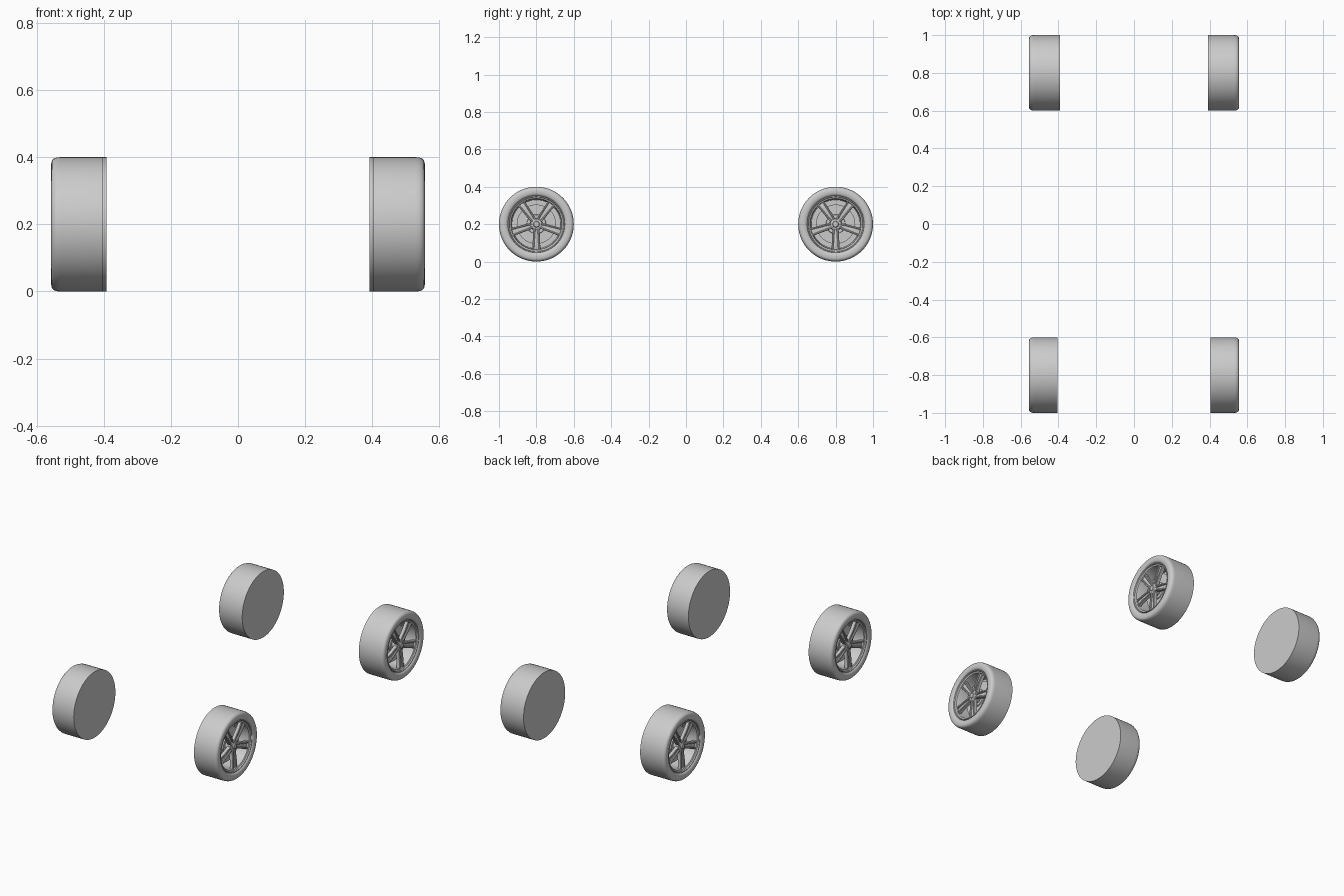
import bpy, bmesh, math
from mathutils import Matrix, Vector

if "Cube" in bpy.data.objects:
    bpy.data.objects.remove(bpy.data.objects["Cube"])

R = 0.2


def finish(bm, name, side, y, angle=35):
    # local x runs outboard from the car centre; mirror it for the left side
    bmesh.ops.transform(bm, matrix=Matrix.Translation((0, y, R)), verts=bm.verts)
    if side < 0:
        bmesh.ops.scale(bm, vec=(-1, 1, 1), verts=bm.verts)
    bmesh.ops.recalc_face_normals(bm, faces=bm.faces)
    me = bpy.data.meshes.new(name)
    bm.to_mesh(me)
    bm.free()
    ob = bpy.data.objects.new(name, me)
    bpy.context.collection.objects.link(ob)
    bpy.ops.object.select_all(action='DESELECT')
    ob.select_set(True)
    bpy.context.view_layer.objects.active = ob
    bpy.ops.object.shade_smooth_by_angle(angle=math.radians(angle))
    return ob


def lathe(bm, profile, steps=72, center=(0, 0, 0)):
    # revolve (radius, x) points about the axle
    cx, cy, cz = center
    vs = [bm.verts.new((cx + x, cy, cz + r)) for r, x in profile]
    es = [bm.edges.new(p) for p in zip(vs, vs[1:])]
    bmesh.ops.spin(bm, geom=vs + es, cent=center, axis=(1, 0, 0),
                   angle=2 * math.pi, steps=steps, use_merge=True)
    bmesh.ops.remove_doubles(bm, verts=bm.verts, dist=1e-5)


def loft(bm, sections, rot):
    # closed bar through lists of (x, across, radius) sections
    rings = [[bm.verts.new(rot @ Vector((x, a, -r))) for x, a, r in s] for s in sections]
    n = len(rings[0])
    for p, q in zip(rings, rings[1:]):
        for i in range(n):
            bm.faces.new((p[i], p[(i + 1) % n], q[(i + 1) % n], q[i]))
    bm.faces.new(rings[0])
    bm.faces.new(rings[-1])


def wheel(tag, side, y, inner):
    # tyre with rounded shoulder and closed inboard face
    bm = bmesh.new()
    lathe(bm, [(0, inner), (R, inner), (R, 0.53), (0.199, 0.540), (0.196, 0.548),
               (0.191, 0.5535), (0.184, 0.556), (0.172, 0.5565), (0.162, 0.555),
               (0.155, 0.551), (0.152, 0.545)])
    finish(bm, tag + "_tyre", side, y)

    # rim lip, barrel and back wall
    bm = bmesh.new()
    lathe(bm, [(0.152, 0.545), (0.151, 0.550), (0.147, 0.550), (0.145, 0.543),
               (0.137, 0.539), (0.134, 0.530), (0.130, 0.455), (0, 0.455)])
    finish(bm, tag + "_rim", side, y)

    # five twin spokes with a recessed web between the bars
    bm = bmesh.new()
    stations = [(0.020, 0.009, 0.012, 0.534), (0.050, 0.0125, 0.011, 0.537),
                (0.090, 0.0145, 0.010, 0.541), (0.125, 0.0165, 0.010, 0.542),
                (0.141, 0.0195, 0.012, 0.539)]
    for k in range(5):
        rot = Matrix.Rotation(k * math.tau / 5, 3, 'X')
        for s in (-1, 1):
            bar = []
            for r, off, w, x in stations:
                h, c = w / 2, s * off
                bar.append([(x - 0.022, c - h, r), (x - 0.003, c - h, r),
                            (x, c - h + 0.003, r), (x, c + h - 0.003, r),
                            (x - 0.003, c + h, r), (x - 0.022, c + h, r)])
            loft(bm, bar, rot)
        web = [[(x - 0.020, -o, r), (x - 0.009, -o, r), (x - 0.009, o, r), (x - 0.020, o, r)]
               for r, o, w, x in stations]
        loft(bm, web, rot)
    finish(bm, tag + "_spokes", side, y, 25)

    # hub with raised centre cap
    bm = bmesh.new()
    lathe(bm, [(0, 0.542), (0.014, 0.542), (0.016, 0.540), (0.017, 0.536), (0.020, 0.536),
               (0.032, 0.530), (0.034, 0.512), (0.034, 0.490), (0, 0.490)], 40)
    finish(bm, tag + "_hub", side, y)

    # wheel nuts between the spokes
    bm = bmesh.new()
    for k in range(5):
        a = (k + 0.5) * math.tau / 5 - math.pi / 2
        lathe(bm, [(0, 0.535), (0.0035, 0.535), (0.004, 0.525), (0, 0.525)], 6,
              (0, 0.026 * math.cos(a), 0.026 * math.sin(a)))
    finish(bm, tag + "_nuts", side, y)

    # brake disc behind the spokes
    bm = bmesh.new()
    lathe(bm, [(0, 0.497), (0.050, 0.497), (0.052, 0.490), (0.105, 0.490),
               (0.105, 0.478), (0, 0.478)])
    finish(bm, tag + "_brake_disc", side, y)


for side, sname in ((1, "right"), (-1, "left")):
    wheel("front_" + sname, side, -0.8, 0.404)
    wheel("rear_" + sname, side, 0.8, 0.392)
